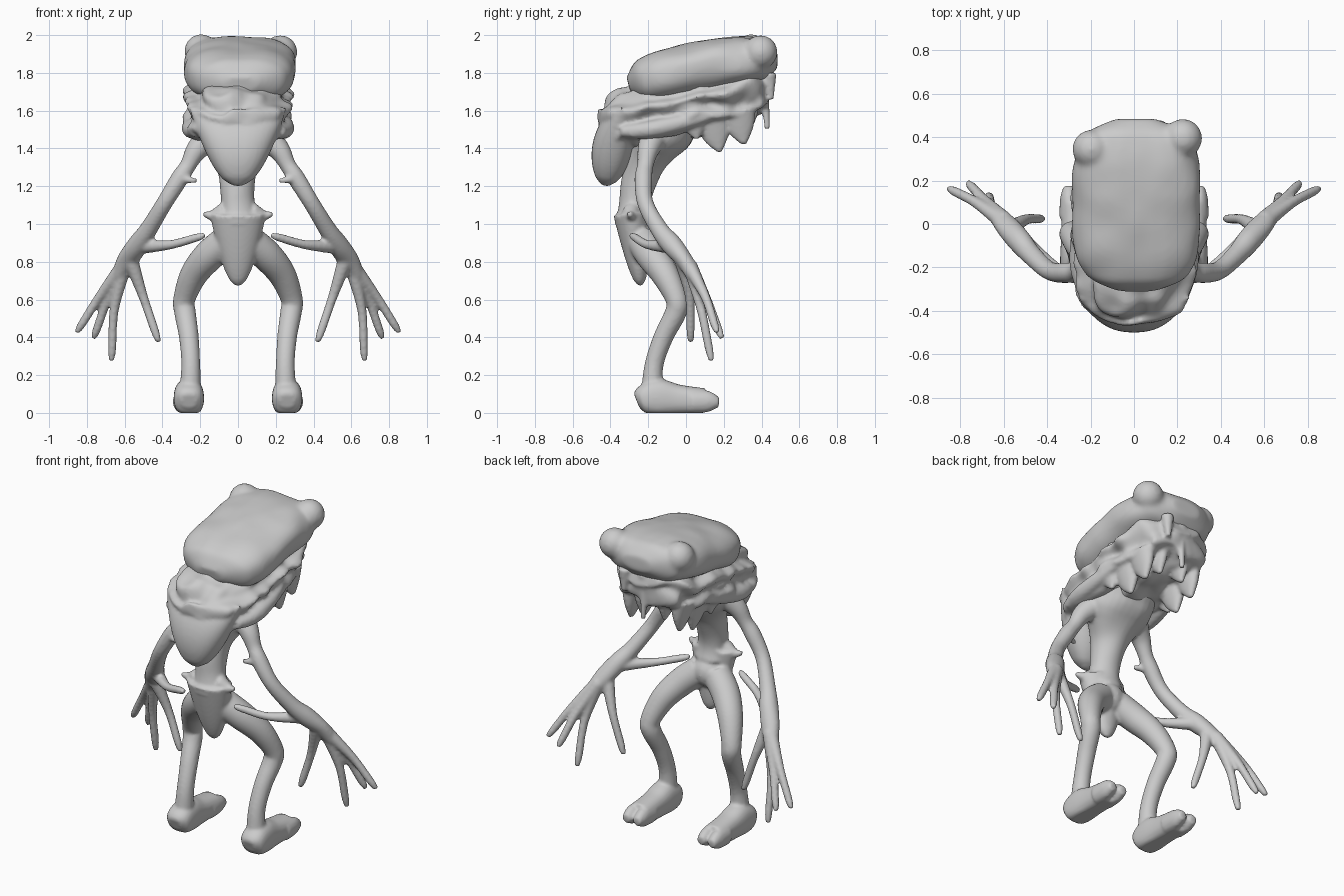
import bpy, bmesh
from math import sin, cos, pi, tau, copysign
from mathutils import Vector, noise

if "Cube" in bpy.data.objects:
    bpy.data.objects.remove(bpy.data.objects["Cube"], do_unlink=True)

skin = bpy.data.materials.new("grey_skin")
skin.use_nodes = True
skin.diffuse_color = (.6, .6, .6, 1)
skin.node_tree.nodes["Principled BSDF"].inputs["Base Color"].default_value = skin.diffuse_color


def spline(a, b, c, d, t):
    """Smooth curve from b to c, guided by the neighbours a and d."""
    return b + t / 2 * (c - a + t * (2 * a - 5 * b + 4 * c - d + t * (3 * (b - c) + d - a)))


def rounded(value, power):
    return copysign(abs(value) ** (2 / power), value)


def loft(bm, stations, flip=1, power=2, relief=None, sides=32, steps=6):
    """Skin a closed tube through stations of x, y, z, half width and optional half depth."""
    points = [Vector((s[0] * flip, *s[1:4], s[-1])) for s in stations]
    points = [points[0], *points, points[-1]]
    line = [spline(*points[i:i + 4], k / steps)
            for i in range(len(points) - 3) for k in range(steps)]
    line.append(points[-1])
    rings = []
    for i, point in enumerate(line):
        ahead, behind = line[min(i + 1, len(line) - 1)], line[max(i - 1, 0)]
        tangent = Vector((ahead - behind)[:3]).normalized()
        side = Vector((1, 0, 0))
        side = (side - tangent * side.dot(tangent)).normalized()
        up = tangent.cross(side)
        ring = []
        for k in range(sides):
            angle = tau * k / sides
            out = side * rounded(cos(angle), power) * point[3]
            out += up * rounded(sin(angle), power) * point[4]
            co = Vector(point[:3]) + out
            if relief:
                co += out.normalized() * relief(co)
            co.z = max(co.z, 0)
            ring.append(bm.verts.new(co))
        rings.append(ring)
    for low, high in zip(rings, rings[1:]):
        for k in range(sides):
            bm.faces.new((low[k - 1], low[k], high[k], high[k - 1]))
    bm.faces.new(rings[0][::-1])
    bm.faces.new(rings[-1])


def sweep(bm, rule, count=14, **options):
    """Loft through stations given by a rule of t, which runs from near zero to one."""
    loft(bm, [rule((i + .1) / (count + .2)) for i in range(count + 1)], **options)


def ball(bm, centre, radius):
    made = bmesh.ops.create_uvsphere(bm, u_segments=24, v_segments=16, radius=radius)
    bmesh.ops.translate(bm, verts=made["verts"], vec=centre)


def finish(bm, name, voxel, smoothing):
    """Fuse the overlapping forms of one part into a single smooth skin."""
    bmesh.ops.recalc_face_normals(bm, faces=bm.faces)
    mesh = bpy.data.meshes.new(name)
    bm.to_mesh(mesh)
    bm.free()
    mesh.materials.append(skin)
    part = bpy.data.objects.new(name, mesh)
    bpy.context.collection.objects.link(part)
    fuse = part.modifiers.new("fuse", "REMESH")
    fuse.mode = "VOXEL"
    fuse.voxel_size = voxel
    fuse.use_smooth_shade = True
    relax = part.modifiers.new("relax", "SMOOTH")
    relax.factor = .5
    relax.iterations = smoothing


def blunt(t):
    """Full in the middle, closing roundly at both ends."""
    return (1 - abs(2 * t - 1) ** 4) ** .4


def folds(co):
    drift = noise.noise(co * 5)
    return .022 * sin(50 * (co.z - .2 * co.y) + 4 * drift) + .025 * noise.noise(co * 11)


def lumps(co):
    return .012 * noise.noise(co * 7)


# Head: broad domed cap with two bulging eyes
def cap(t):
    return .012, -.31 + .8 * t, 1.735 + .135 * sin(t * pi / 2), .295 * blunt(t), .14 * blunt(t)


bm = bmesh.new()
sweep(bm, cap, power=2.5, relief=lumps)
ball(bm, (.225, .395, 1.91), .09)
ball(bm, (-.195, .345, 1.915), .09)
finish(bm, "head", .012, 12)


# Folded collar under the head, with a rounded lobe hanging at the back
def collar(t):
    return 0, -.46 + .91 * t, 1.5 + .26 * t, .27 * blunt(t), .17 * blunt(t)


def back_lobe(t):
    return 0, -.43 + .09 * t, 1.2 + .42 * t, .26 * t ** .5, .11 * sin(pi * t) ** .5


bm = bmesh.new()
sweep(bm, collar, power=2.5, relief=folds, sides=80)
sweep(bm, back_lobe, power=2.4)
for side in (1, -1):
    # Side flaps
    loft(bm, [(.22, -.34, 1.49, .03), (.25, -.2, 1.5, .045), (.245, -.05, 1.53, .045),
              (.23, .14, 1.58, .03)], side)
    # Ragged hanging points
    for x, y, tip in ((.17, .18, 1.38), (.17, .31, 1.42), (.21, .06, 1.45), (.08, .33, 1.48)):
        loft(bm, [(x, y - .04, tip + .18, .06, .1), (x, y - .02, tip + .08, .035, .07),
                  (x, y, tip, .012)], side)
# Long and short strands at the mouth
loft(bm, [(0, .4, 1.78, .05), (0, .415, 1.68, .027), (0, .43, 1.5, .014)])
loft(bm, [(.12, .44, 1.8, .04), (.12, .45, 1.66, .015)])
finish(bm, "neck_folds", .011, 3)


# Body: chest flaring above a narrow waist, and a pointed plate below it
def chest(t):
    rise = .6 * t - .15
    flare = rise * rise
    width, depth = min(.085 + 1.4 * flare, .21), min(.085 + .8 * flare, .18)
    return 0, -.265 + .15 * rise + .6 * flare, 1.15 + rise, width, depth


def tail_plate(t):
    return 0, -.24 - .05 * t, .67 + .39 * t, .15 * t ** .5, .095 * t ** .45


bm = bmesh.new()
sweep(bm, chest, relief=lumps)
sweep(bm, tail_plate)
ball(bm, (0, -.24, .92), .1)
for side in (1, -1):
    # Hip spurs
    loft(bm, [(.08, -.29, 1.06, .05), (.135, -.29, 1.045, .03), (.185, -.3, 1.055, .012)], side)
    # Legs
    loft(bm, [(.06, -.23, .91, .085), (.155, -.18, .83, .083), (.235, -.11, .73, .073),
              (.285, -.05, .6, .058), (.28, -.055, .53, .057), (.26, -.12, .4, .052),
              (.25, -.17, .25, .05), (.255, -.18, .08, .06)], side)
    # Feet with a shallow split at the toes
    loft(bm, [(.26, -.26, .06, .04), (.26, -.23, .07, .075), (.26, -.15, .08, .08, .1),
              (.26, -.04, .07, .075, .08), (.26, .1, .063, .075, .067)], side, power=2.4)
    for x in (.225, .3):
        loft(bm, [(x, .03, .06, .045, .06), (x, .12, .06, .04, .055), (x, .175, .055, .025)], side)
    # Arms
    loft(bm, [(.15, -.17, 1.46, .075), (.22, -.2, 1.39, .057), (.265, -.215, 1.31, .043),
              (.31, -.225, 1.24, .047), (.39, -.215, 1.11, .043), (.475, -.14, .97, .047),
              (.53, -.075, .89, .055), (.585, -.01, .81, .055, .045), (.63, .04, .73, .04)], side)
    # Elbow spurs
    loft(bm, [(.31, -.235, 1.25, .035), (.265, -.255, 1.235, .02), (.22, -.265, 1.23, .012)], side)
    # Thumb and fingers, tapering from the palm
    for root, middle, tip in (((.52, -.07, .88), (.36, -.2, .89), (.175, -.29, .94)),
                              ((.6, .01, .79), (.73, .1, .62), (.855, .165, .425)),
                              ((.6, .02, .78), (.69, .11, .6), (.765, .19, .395)),
                              ((.6, .02, .78), (.655, .08, .55), (.67, .135, .275)),
                              ((.565, -.02, .8), (.5, .02, .61), (.42, .025, .375))):
        last = Vector(middle).lerp(Vector(tip), .75)
        loft(bm, [(*root, .04), (*middle, .025), (*last, .022), (*tip, .014)], side, sides=20)
finish(bm, "body", .01, 4)
